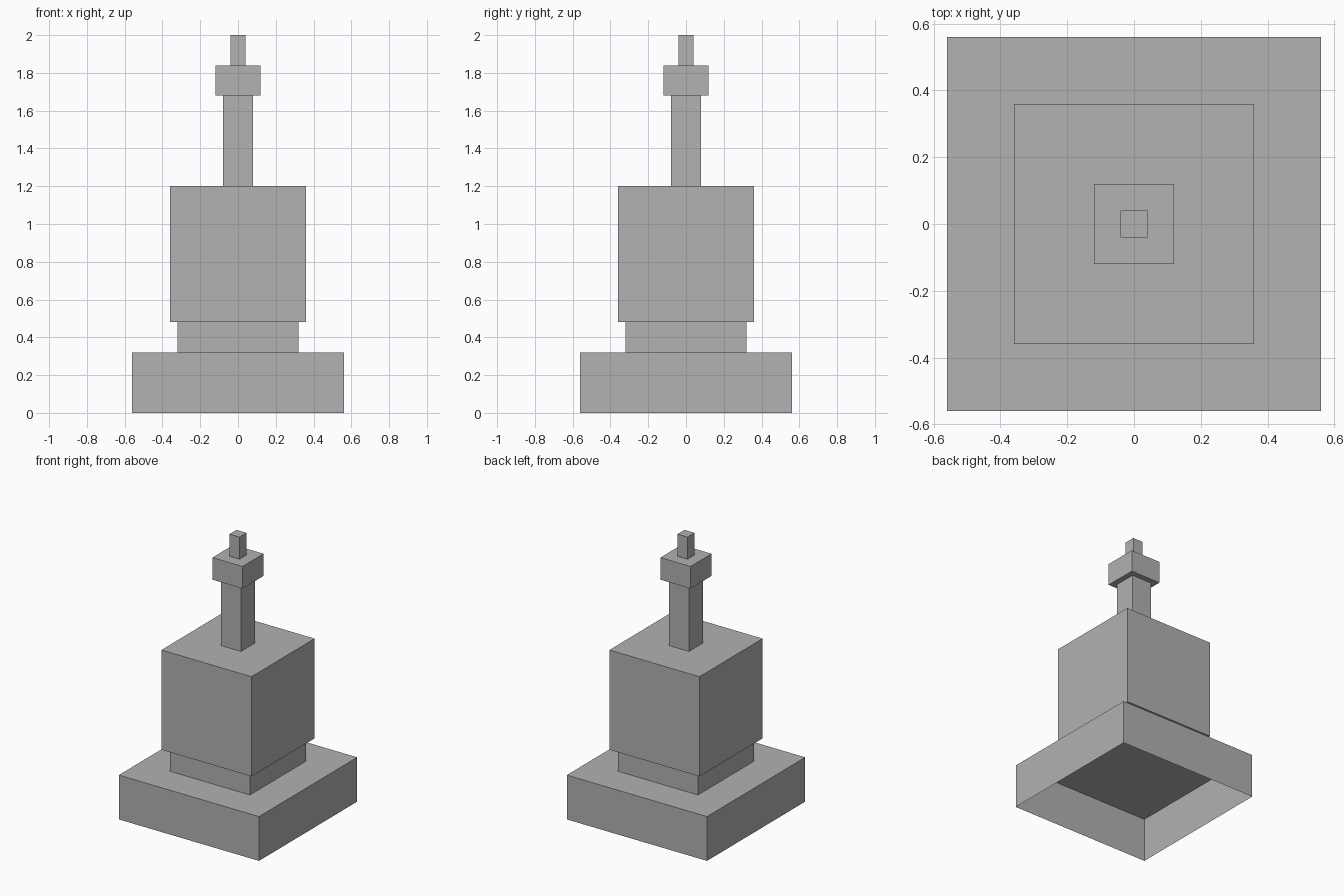
import bpy
import bmesh

if "Cube" in bpy.data.objects:
    bpy.data.objects.remove(bpy.data.objects["Cube"])

stone = bpy.data.materials.new("grey stone")
stone.diffuse_color = (0.445, 0.445, 0.445, 1)
stone.use_nodes = True
stone.node_tree.nodes["Principled BSDF"].inputs["Base Color"].default_value = stone.diffuse_color


def block(name, half, z0, z1, top=True, bottom=True):
    """Square block centred on the z axis; ends hidden by a neighbour are left open."""
    bm = bmesh.new()
    bmesh.ops.create_cube(bm, size=1)
    for v in bm.verts:
        v.co.x *= 2 * half
        v.co.y *= 2 * half
        v.co.z = z1 if v.co.z > 0 else z0
    bm.normal_update()
    open_ends = [f for f in bm.faces
                 if (f.normal.z > 0.5 and not top) or (f.normal.z < -0.5 and not bottom)]
    bmesh.ops.delete(bm, geom=open_ends, context='FACES_ONLY')
    mesh = bpy.data.meshes.new(name)
    bm.to_mesh(mesh)
    bm.free()
    mesh.materials.append(stone)
    bpy.context.collection.objects.link(bpy.data.objects.new(name, mesh))


# Stacked from the ground up; the plinth is a hollow shell open underneath
block("plinth", 0.56, 0.0, 0.32, bottom=False)
block("neck", 0.32, 0.32, 0.48, top=False, bottom=False)
block("body", 0.36, 0.48, 1.20)
block("stem", 0.08, 1.20, 1.68, top=False, bottom=False)
block("collar", 0.12, 1.68, 1.84)
block("finial", 0.04, 1.84, 2.0, bottom=False)
